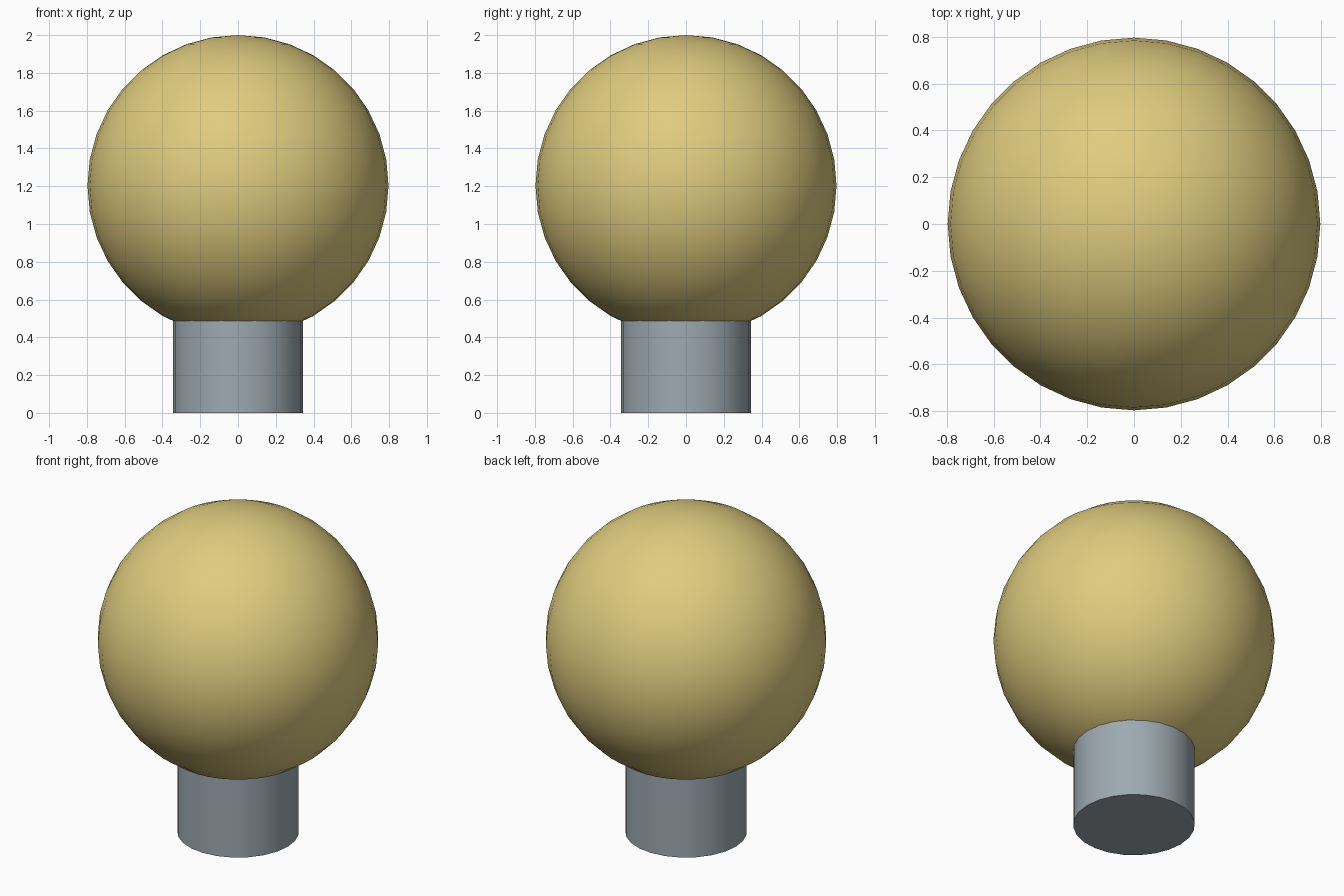
import bpy
import math

if "Cube" in bpy.data.objects:
    bpy.data.objects.remove(bpy.data.objects["Cube"], do_unlink=True)


def make_material(name, color):
    mat = bpy.data.materials.new(name)
    mat.use_nodes = True
    mat.diffuse_color = color
    for node in mat.node_tree.nodes:
        if node.type == 'BSDF_PRINCIPLED':
            node.inputs["Base Color"].default_value = color
    return mat


def finish(name, mat):
    obj = bpy.context.object
    obj.name = name
    obj.data.materials.append(mat)
    bpy.ops.object.shade_smooth_by_angle(angle=math.radians(40))
    return obj


warm_yellow = make_material("warm yellow", (0.74, 0.60, 0.21, 1))
metal_grey = make_material("metal grey", (0.34, 0.40, 0.44, 1))

globe_radius = 0.797
socket_radius = 0.345
socket_height = 0.55

# Round globe, its top at the full height
bpy.ops.mesh.primitive_uv_sphere_add(
    segments=36, ring_count=18, radius=globe_radius,
    location=(0, 0, 2 - globe_radius))
finish("globe", warm_yellow)

# Socket, reaching a little way into the globe
bpy.ops.mesh.primitive_cylinder_add(
    vertices=24, radius=socket_radius, depth=socket_height,
    location=(0, 0, socket_height / 2))
finish("socket", metal_grey)
